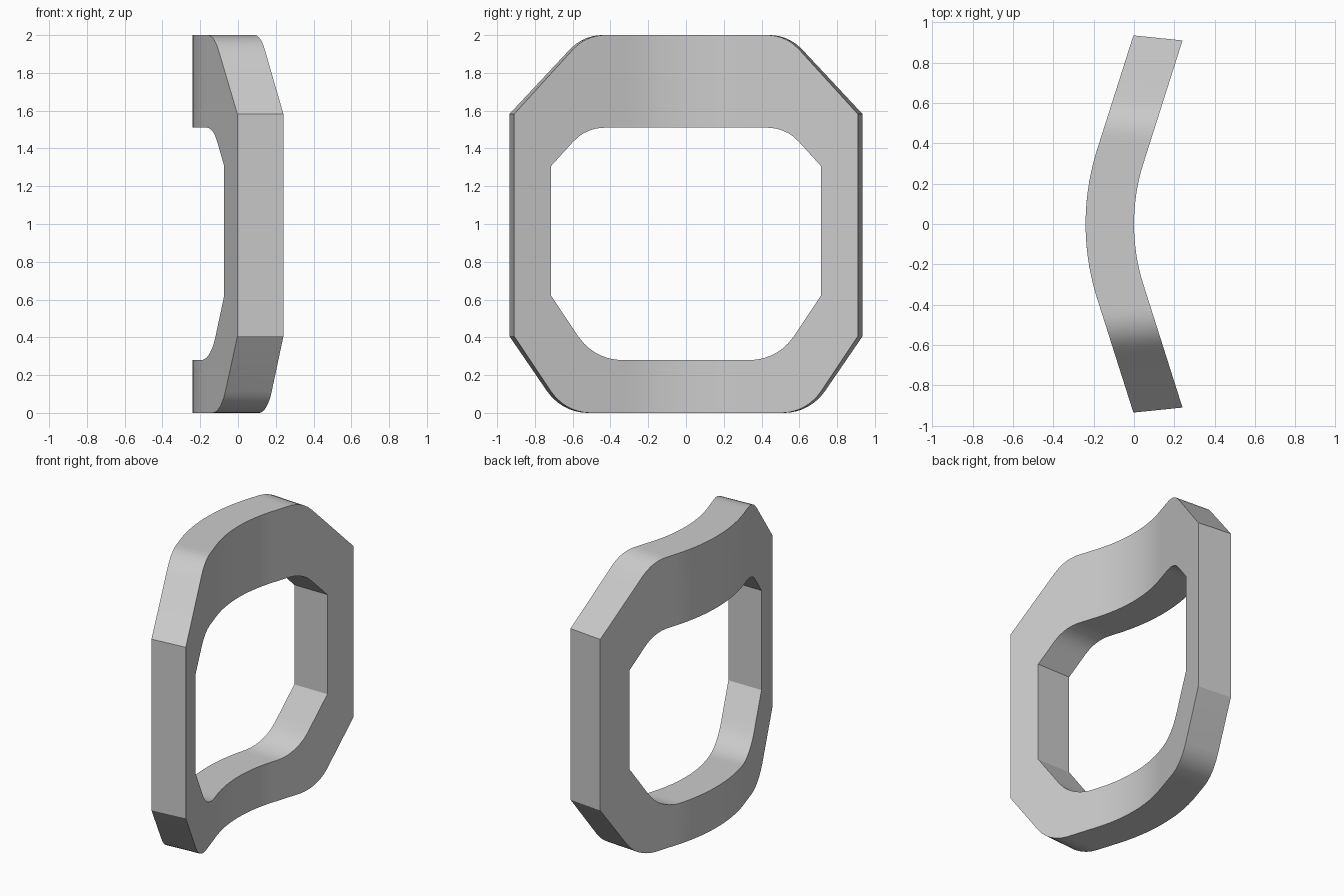
import bpy, bmesh, math

cube = bpy.data.objects.get("Cube")
if cube:
    bpy.data.objects.remove(cube, do_unlink=True)

HOLE, END = 0.715, 0.91      # half widths of the opening and of the frame
FLARE = 0.935 / END          # outer rim widens toward the convex side


def bend(y, flat, run, slope):
    """Rise of a flat line that turns through a round arc into a straight slope."""
    angle = math.atan(slope)
    radius = run / math.sin(angle)
    d = max(abs(y) - flat, 0)
    if d <= run:
        return radius - math.sqrt(radius ** 2 - d ** 2)
    return radius * (1 - math.cos(angle)) + (d - run) * slope


def convex_x(y):
    return -0.24 + bend(y, 0, 0.37, 0.318)


def concave_x(y):
    return bend(y, 0, 0.30, 0.318)


def heights(y):
    h = min(abs(y), HOLE)
    return (bend(y, 0.503, 0.212, 1.5),
            0.28 + bend(h, 0.337, 0.233, 1.5),
            1.51 - bend(h, 0.43, 0.167, 1.1),
            2.0 - bend(y, 0.43, 0.167, 1.1))


# Stations across the width, mirrored about the middle
half = [0.03 * i for i in range(1, 24)] + [HOLE, END]
stations = [-y for y in reversed(half)] + [0] + half

bm = bmesh.new()
columns = []
for y in stations:
    convex, concave = [], []
    for row, z in enumerate(heights(y)):
        rim = row in (0, 3) or abs(y) == END
        wide = y * FLARE if rim else y
        convex.append(bm.verts.new((convex_x(wide), wide, z)))
        concave.append(bm.verts.new((concave_x(y), y, z)))
    columns.append((convex, concave))

# Front and back skins, rim walls and opening walls
for i in range(len(stations) - 1):
    (a, b), (c, d) = columns[i], columns[i + 1]
    side = min(abs(stations[i]), abs(stations[i + 1])) >= HOLE
    for row in range(3):
        if row != 1 or side:
            bm.faces.new((a[row], c[row], c[row + 1], a[row + 1]))
            bm.faces.new((b[row], d[row], d[row + 1], b[row + 1]))
    for row in ((0, 3) if side else range(4)):
        bm.faces.new((a[row], c[row], d[row], b[row]))

# Vertical end walls and opening side walls
for i, y in enumerate(stations):
    a, b = columns[i]
    rows = range(3) if abs(y) == END else [1] if abs(y) == HOLE else []
    for row in rows:
        bm.faces.new((a[row], b[row], b[row + 1], a[row + 1]))

bmesh.ops.recalc_face_normals(bm, faces=bm.faces)
mesh = bpy.data.meshes.new("curved_frame")
bm.to_mesh(mesh)
bm.free()

# Plain grey finish
grey = bpy.data.materials.new("light_grey")
grey.use_nodes = True
colour = (0.6, 0.6, 0.6, 1)
grey.diffuse_color = colour
grey.node_tree.nodes["Principled BSDF"].inputs["Base Color"].default_value = colour
mesh.materials.append(grey)

frame = bpy.data.objects.new("curved_frame", mesh)
bpy.context.collection.objects.link(frame)
bpy.ops.object.select_all(action="DESELECT")
frame.select_set(True)
bpy.context.view_layer.objects.active = frame
bpy.ops.object.shade_smooth_by_angle(angle=math.radians(25))
